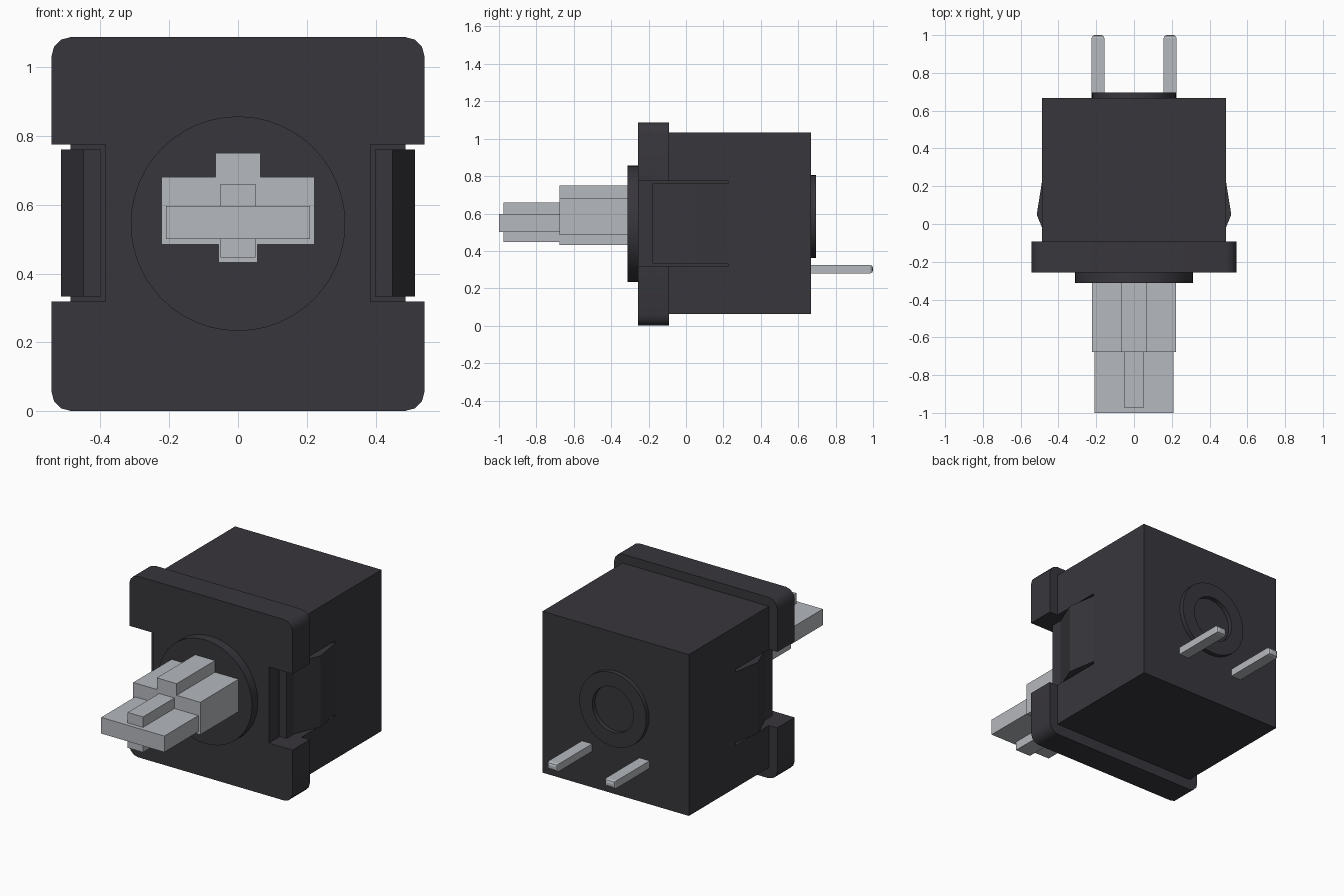
import bpy, bmesh, math
from mathutils import Vector

cube = bpy.data.objects.get("Cube")
if cube:
    bpy.data.objects.remove(cube, do_unlink=True)


def material(name, rgb):
    m = bpy.data.materials.new(name)
    m.use_nodes = True
    m.diffuse_color = (*rgb, 1)
    bsdf = next(n for n in m.node_tree.nodes if n.type == 'BSDF_PRINCIPLED')
    bsdf.inputs["Base Color"].default_value = (*rgb, 1)
    return m


DARK = material("dark plastic", (0.039, 0.037, 0.045))
METAL = material("light grey metal", (0.46, 0.48, 0.51))


def finish(name, bm, mat, smooth=False):
    bmesh.ops.recalc_face_normals(bm, faces=bm.faces[:])
    me = bpy.data.meshes.new(name)
    bm.to_mesh(me)
    bm.free()
    me.materials.append(mat)
    ob = bpy.data.objects.new(name, me)
    bpy.context.collection.objects.link(ob)
    if smooth:
        bpy.ops.object.select_all(action='DESELECT')
        ob.select_set(True)
        bpy.context.view_layer.objects.active = ob
        bpy.ops.object.shade_smooth_by_angle(angle=math.radians(35))
    return ob


def prism(points, axis, lo, hi):
    """Extrude an outline: (x, z) points along y, or (x, y) points along z."""
    bm = bmesh.new()
    place = (lambda u, v: (u, lo, v)) if axis == 'y' else (lambda u, v: (u, v, lo))
    face = bm.faces.new([bm.verts.new(place(u, v)) for u, v in points])
    ext = bmesh.ops.extrude_face_region(bm, geom=[face])["geom"]
    step = Vector((0, hi - lo, 0) if axis == 'y' else (0, 0, hi - lo))
    bmesh.ops.translate(bm, vec=step, verts=[g for g in ext if isinstance(g, bmesh.types.BMVert)])
    return bm


def rect(x0, x1, v0, v1):
    return [(x0, v0), (x1, v0), (x1, v1), (x0, v1)]


def circle(r, z, n=48):
    return [(r * math.cos(2 * math.pi * i / n), z + r * math.sin(2 * math.pi * i / n))
            for i in range(n)]


def cross(w, z0, z1, top, bottom):
    """Bar of half width w with a rib above and below, each (half width, z)."""
    (tw, tz), (bw, bz) = top, bottom
    return [(-bw, bz), (bw, bz), (bw, z0), (w, z0), (w, z1), (tw, z1),
            (tw, tz), (-tw, tz), (-tw, z1), (-w, z1), (-w, z0), (-bw, z0)]


FRONT, FLANGE_BACK, BACK = -0.257, -0.092, 0.668
NOTCH_X, NOTCH_Z0, NOTCH_Z1 = 0.385, 0.318, 0.775

# Flange with rounded corners and a notch on each side
R, W, H = 0.058, 0.543, 1.088
half = []
for cz, start in ((R, -90), (H - R, 0)):
    half += [(W - R + R * math.cos(math.radians(start + a)),
              cz + R * math.sin(math.radians(start + a))) for a in (0, 30, 60, 90)]
    if start == -90:
        half += [(W, NOTCH_Z0), (NOTCH_X, NOTCH_Z0), (NOTCH_X, NOTCH_Z1), (W, NOTCH_Z1)]
outline = half + [(-x, z) for x, z in reversed(half)]
finish("flange", prism(outline, 'y', FRONT, FLANGE_BACK), DARK, True)

# Housing, with the side recesses cut out
housing = finish("housing", prism(rect(-0.487, 0.487, 0.064, 1.034), 'y', FLANGE_BACK, BACK), DARK)
for s, side in ((1, "left"), (-1, "right")):
    cutter = finish(side + "_recess_cutter",
                    prism(rect(s * NOTCH_X, s * 0.7, -0.4, 0.225), 'z', NOTCH_Z0, NOTCH_Z1), DARK)
    cutter.hide_render = True
    cutter.hide_viewport = True
    cutter.display_type = 'WIRE'
    mod = housing.modifiers.new(side + " recess", 'BOOLEAN')
    mod.operation = 'DIFFERENCE'
    mod.solver = 'EXACT'
    mod.object = cutter

    # Snap clip arm, joined to the housing at its back end
    arm = [(0.398, -0.18), (0.45, -0.18), (0.45, -0.11), (0.515, 0.05),
           (0.487, 0.225), (0.398, 0.225)]
    finish(side + "_clip", prism([(s * x, y) for x, y in arm], 'z', 0.333, 0.76), DARK)

    # Terminal pin with a bevelled tip
    bm = prism(rect(s * 0.157, s * 0.225, 0.28, 0.325), 'y', BACK, 1.0)
    tip = [e for e in bm.edges if all(v.co.y > 0.99 for v in e.verts)]
    bmesh.ops.bevel(bm, geom=tip, offset=0.016, segments=2, profile=0.5, affect='EDGES')
    finish(side + "_pin", bm, METAL)

# Round boss on the front
finish("front_boss", prism(circle(0.312, 0.545), 'y', -0.313, FRONT), DARK, True)

# Raised ring on the back
bm = bmesh.new()
corners = [bm.verts.new((r, y, 0.583)) for r, y in
           ((0.137, BACK), (0.222, BACK), (0.222, 0.695), (0.137, 0.695))]
edges = [bm.edges.new((corners[i], corners[(i + 1) % 4])) for i in range(4)]
bmesh.ops.spin(bm, geom=corners + edges, cent=(0, 0, 0.583), axis=(0, 1, 0),
               angle=2 * math.pi, steps=48, use_merge=True)
bmesh.ops.remove_doubles(bm, verts=bm.verts[:], dist=0.0005)
finish("back_ring", bm, DARK, True)

# Stepped shaft: thick ribbed base, then a flat blade with a slimmer rib
finish("shaft_base", prism(cross(0.223, 0.485, 0.68, (0.066, 0.75), (0.057, 0.432)),
                           'y', -0.677, -0.313), METAL)
finish("shaft_blade", prism(rect(-0.21, 0.21, 0.5, 0.597), 'y', -1.0, -0.677), METAL)
for name, z0, z1 in (("upper", 0.597, 0.66), ("lower", 0.447, 0.5)):
    finish(name + "_blade_rib", prism(rect(-0.051, 0.051, z0, z1), 'y', -0.975, -0.677), METAL)
